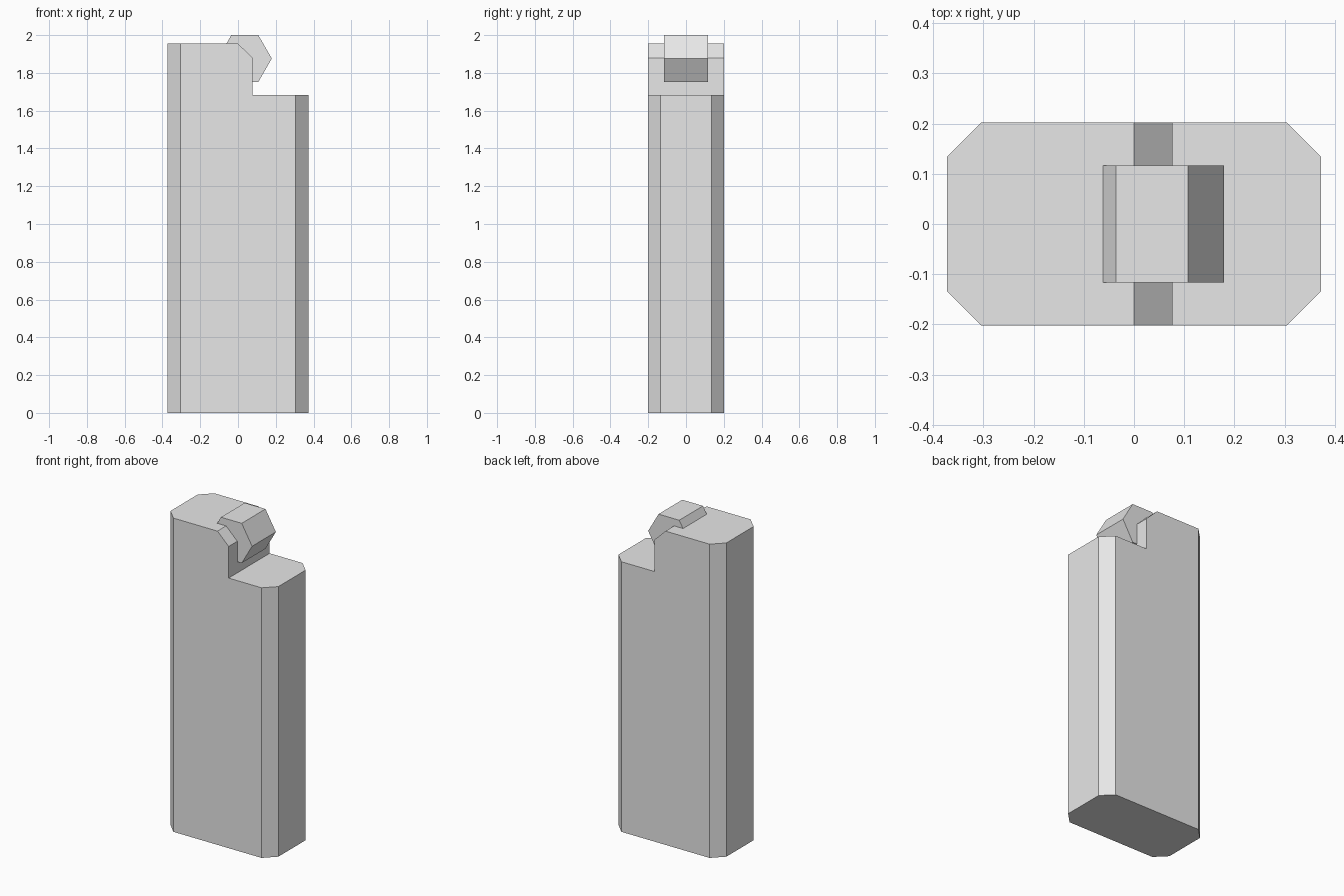
import bpy
import bmesh
import math

if "Cube" in bpy.data.objects:
    bpy.data.objects.remove(bpy.data.objects["Cube"])

grey = bpy.data.materials.new("light_grey")
grey.use_nodes = True
colour = (0.8, 0.8, 0.8, 1)
grey.diffuse_color = colour
grey.node_tree.nodes["Principled BSDF"].inputs["Base Color"].default_value = colour


def prism(name, profile, half_depth, chamfer=0):
    """Extrude an x-z profile along y, optionally chamfering its outermost upright edges."""
    bm = bmesh.new()
    face = bm.faces.new([bm.verts.new((x, -half_depth, z)) for x, z in profile])
    new = bmesh.ops.extrude_face_region(bm, geom=[face])["geom"]
    verts = [v for v in new if isinstance(v, bmesh.types.BMVert)]
    bmesh.ops.translate(bm, verts=verts, vec=(0, 2 * half_depth, 0))
    if chamfer:
        reach = max(abs(x) for x, z in profile) - 0.001
        uprights = [e for e in bm.edges
                    if all(abs(v.co.x) > reach for v in e.verts)
                    and abs(e.verts[0].co.z - e.verts[1].co.z) > 0.5]
        bmesh.ops.bevel(bm, geom=uprights, offset=chamfer, segments=1, affect='EDGES')
    bmesh.ops.recalc_face_normals(bm, faces=bm.faces)
    mesh = bpy.data.meshes.new(name)
    bm.to_mesh(mesh)
    bm.free()
    mesh.materials.append(grey)
    obj = bpy.data.objects.new(name, mesh)
    bpy.context.collection.objects.link(obj)
    return obj


# Tall case with a stepped top and a sloped shoulder
W = 0.372
prism("case", [(-W, 0), (W, 0), (W, 1.683), (0.077, 1.683),
               (0.077, 1.88), (0, 1.955), (-W, 1.955)], 0.202, chamfer=0.068)

# Six-sided thumb wheel sunk into the shoulder
R = 0.143
wheel = [(0.036 + R * math.cos(i * math.pi / 3),
          1.876 + R * math.sin(i * math.pi / 3)) for i in range(6)]
prism("thumb_wheel", wheel, 0.117)
